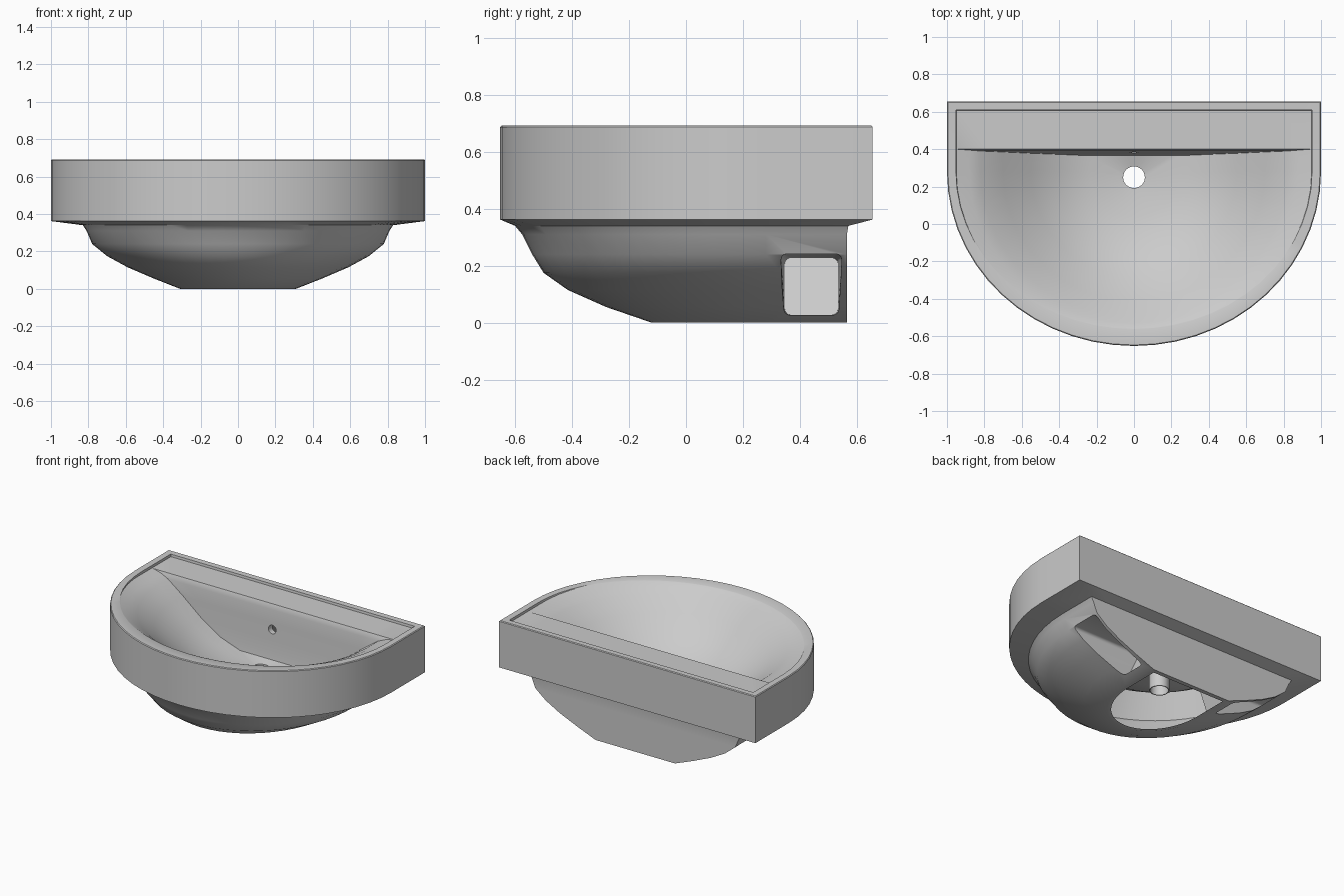
import bpy, bmesh, math
from mathutils import Matrix, Vector

default = bpy.data.objects.get("Cube")
if default:
    bpy.data.objects.remove(default, do_unlink=True)

ceramic = bpy.data.materials.new("grey_ceramic")
ceramic.use_nodes = True
grey = (0.6, 0.6, 0.6, 1)
ceramic.diffuse_color = grey
ceramic.node_tree.nodes["Principled BSDF"].inputs["Base Color"].default_value = grey

ARC, BACK = 28, 12
CENTRE = 0.28
DRAIN_Y = 0.25


def d_ring(half, front, back, z, lift=0.0):
    """Half ellipse at the front, straight sides and a flat back; lift raises the front."""
    pts = []
    for i in range(ARC + 1):
        t = math.pi * (1 + i / ARC)
        y = CENTRE + (CENTRE - front) * math.sin(t)
        rise = lift * min(1, max(0, (0.3 - y) / 0.4))
        pts.append((half * math.cos(t), y, z + rise))
    for i in range(BACK + 1):
        pts.append((half * (1 - 2 * i / BACK), back, z))
    return pts


def circle_ring(radius, z):
    angles = [math.pi * (1 + i / ARC) for i in range(ARC + 1)]
    angles += [math.pi * (i + 1) / (BACK + 2) for i in range(BACK + 1)]
    return [(radius * math.cos(t), DRAIN_Y + radius * math.sin(t), z) for t in angles]


def finish(name, bm):
    bmesh.ops.recalc_face_normals(bm, faces=bm.faces[:])
    mesh = bpy.data.meshes.new(name)
    bm.to_mesh(mesh)
    bm.free()
    mesh.materials.append(ceramic)
    obj = bpy.data.objects.new(name, mesh)
    bpy.context.collection.objects.link(obj)
    return obj


def loft(name, rings, closed):
    bm = bmesh.new()
    loops = [[bm.verts.new(p) for p in ring] for ring in rings]
    pairs = list(zip(loops, loops[1:]))
    if closed:
        pairs.append((loops[-1], loops[0]))
    else:
        bm.faces.new(loops[0])
        bm.faces.new(loops[-1])
    n = len(loops[0])
    for a, b in pairs:
        for i in range(n):
            j = (i + 1) % n
            bm.faces.new((a[i], a[j], b[j], b[i]))
    return finish(name, bm)


def side_boxes(name, low, high, lean, taper, bevel):
    """A box on each side, its inner face leaning inward at the top and tapered."""
    bm = bmesh.new()
    low, high = Vector(low), Vector(high)
    mid, size = (low + high) / 2, high - low
    for side in (1, -1):
        place = Matrix.Translation((side * mid.x, mid.y, mid.z)) @ Matrix.Diagonal((*size, 1))
        bmesh.ops.create_cube(bm, size=1, matrix=place)
    for v in bm.verts:
        if abs(v.co.x) < mid.x:
            if v.co.z > mid.z:
                v.co.x -= math.copysign(lean, v.co.x)
            v.co.y = mid.y + (v.co.y - mid.y) * taper
            v.co.z = mid.z + (v.co.z - mid.z) * taper
    if bevel:
        edges = [e for e in bm.edges if abs(e.verts[0].co.x - e.verts[1].co.x) > 0.2]
        bmesh.ops.bevel(bm, geom=edges, offset=bevel, segments=3, profile=0.5, affect='EDGES')
    return finish(name, bm)


def boolean(target, cutter, operation):
    mod = target.modifiers.new("cut", 'BOOLEAN')
    mod.operation = operation
    mod.solver = 'EXACT'
    mod.object = cutter
    bpy.context.view_layer.objects.active = target
    bpy.ops.object.modifier_apply(modifier=mod.name)


# Profiles: half width, front y, back y, height, front lift
lower_profile = [
    (0.83, -0.60, 0.57, 0.34), (0.81, -0.575, 0.565, 0.31), (0.78, -0.54, 0.565, 0.24),
    (0.70, -0.50, 0.565, 0.175), (0.59, -0.415, 0.565, 0.115), (0.45, -0.28, 0.565, 0.055),
    (0.31, -0.12, 0.565, 0.0)]
basin_profile = [
    (0.24, 0.04, 0.365, 0.295), (0.40, -0.13, 0.372, 0.345), (0.55, -0.28, 0.378, 0.435),
    (0.70, -0.41, 0.385, 0.55), (0.82, -0.495, 0.39, 0.635), (0.88, -0.53, 0.395, 0.66, 0.005),
    (0.945, -0.555, 0.40, 0.672, 0.016)]
rim_profile = [
    (0.95, -0.56, 0.608, 0.674, 0.016), (0.952, -0.562, 0.61, 0.691), (0.995, -0.647, 0.65, 0.692),
    (1.0, -0.652, 0.655, 0.687), (1.0, -0.652, 0.655, 0.362)]
ceiling_profile = [
    (0.72, -0.46, 0.43, 0.53), (0.57, -0.32, 0.41, 0.41),
    (0.42, -0.16, 0.395, 0.32), (0.26, 0.01, 0.385, 0.27)]
# Inside of the lower shell follows the outside at a small wall thickness
inner_profile = [(h - 0.03, f + 0.03, b - 0.03, z + 0.004) for h, f, b, z in reversed(lower_profile)]
inner_profile[0] = (0.285, -0.095, 0.535, 0.0)

# Basin, rim, outer shell, cavity and drain pipe in one closed skin
drain = [circle_ring(0.058, 0.10), circle_ring(0.058, 0.28)]
pipe = [circle_ring(0.064, 0.258), circle_ring(0.064, 0.10)]
skin = basin_profile + rim_profile + lower_profile + inner_profile + ceiling_profile
sink = loft("sink_body", drain + [d_ring(*p) for p in skin] + pipe, True)

# Side recesses in the lower shell
opening = side_boxes("recess_cutter", (0.34, 0.33, 0.01), (0.9, 0.55, 0.245), 0.09, 0.85, 0.02)
boolean(sink, opening, 'DIFFERENCE')

# Overflow hole in the back wall of the basin
bm = bmesh.new()
bmesh.ops.create_cone(bm, cap_ends=True, segments=20, radius1=0.03, radius2=0.03, depth=0.2,
                      matrix=Matrix.Translation((0, 0.42, 0.5)) @ Matrix.Rotation(math.pi / 2, 4, 'X'))
overflow = finish("overflow_cutter", bm)
boolean(sink, overflow, 'DIFFERENCE')

# Recess linings, trimmed to the shell
lining = side_boxes("recess_linings", (0.325, 0.318, 0.004), (0.9, 0.562, 0.257), 0.09, 0.88, 0)
hull = loft("hull_trimmer", [d_ring(h - 0.004, f + 0.004, b - 0.004, z) for h, f, b, z in lower_profile], False)
boolean(lining, hull, 'INTERSECT')
boolean(lining, opening, 'DIFFERENCE')

for helper in (opening, overflow, hull):
    bpy.data.objects.remove(helper, do_unlink=True)

for obj in (sink, lining):
    bpy.ops.object.select_all(action='DESELECT')
    obj.select_set(True)
    bpy.context.view_layer.objects.active = obj
    bpy.ops.object.shade_smooth_by_angle(angle=math.radians(32))
